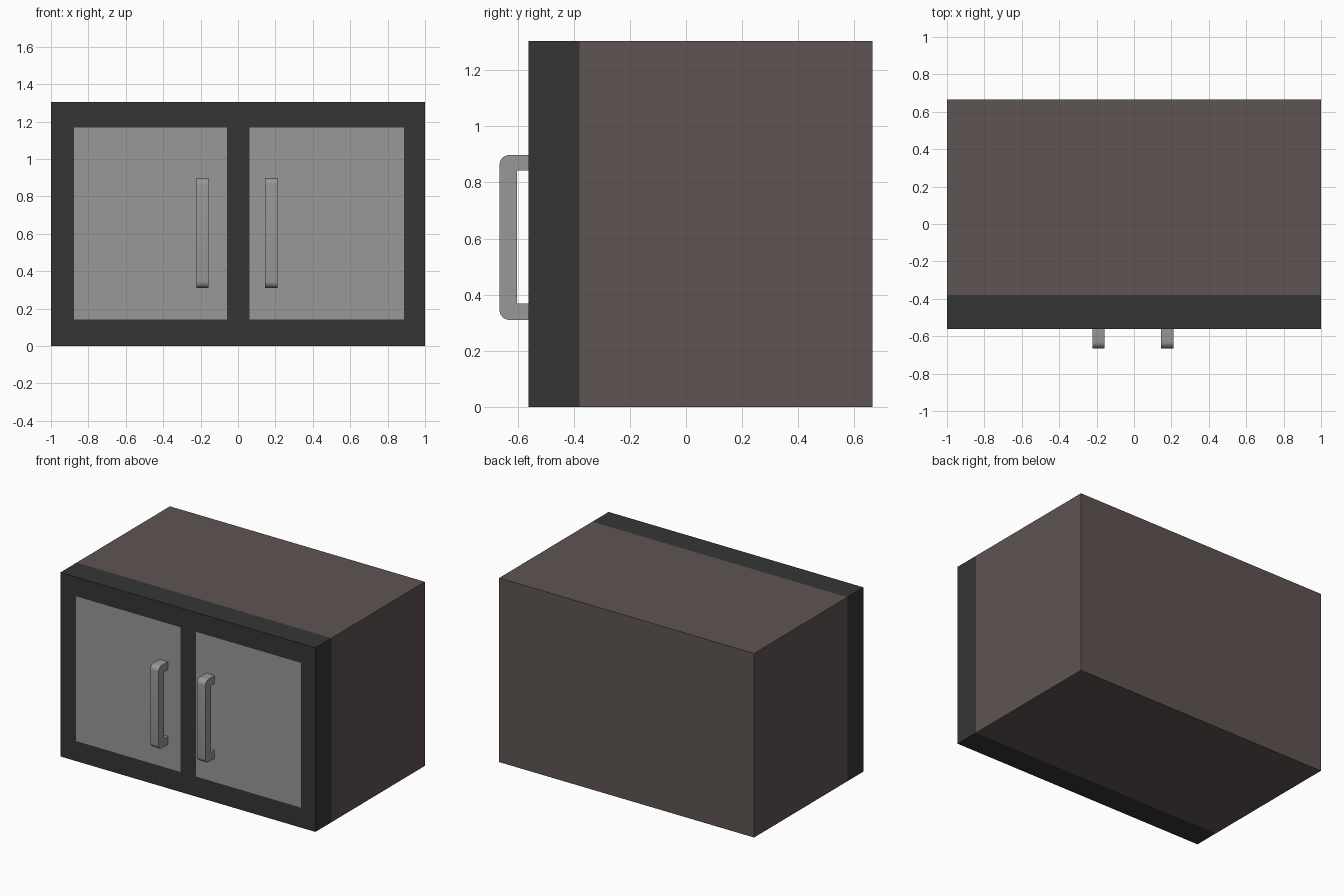
import bpy, bmesh, math
from mathutils import Vector

if "Cube" in bpy.data.objects:
    bpy.data.objects.remove(bpy.data.objects["Cube"])


def material(name, rgb):
    m = bpy.data.materials.new(name)
    m.diffuse_color = (*rgb, 1.0)
    m.use_nodes = True
    m.node_tree.nodes["Principled BSDF"].inputs["Base Color"].default_value = m.diffuse_color
    return m


BROWN = material("brown carcass", (0.114, 0.089, 0.084))
DARK = material("dark frame", (0.036, 0.036, 0.036))
GREY = material("grey metal", (0.314, 0.314, 0.314))

BACK, SPLIT, FRONT, HANDLE_FRONT = 0.665, -0.38, -0.561, -0.665
HEIGHT = 1.305
PANELS = [(-0.877, -0.06), (0.062, 0.887)]
PANEL_Z = (0.142, 1.168)


def finish(bm, name, mats):
    bmesh.ops.recalc_face_normals(bm, faces=bm.faces)
    mesh = bpy.data.meshes.new(name)
    bm.to_mesh(mesh)
    bm.free()
    for m in mats:
        mesh.materials.append(m)
    ob = bpy.data.objects.new(name, mesh)
    bpy.context.collection.objects.link(ob)
    return ob


def cut(bm, faces, co, no):
    geom = set(faces)
    for f in faces:
        geom.update(f.edges)
        geom.update(f.verts)
    bmesh.ops.bisect_plane(bm, geom=list(geom), plane_co=co, plane_no=no)


# Cabinet body: one box, cut into carcass, front frame and flush door panels
bm = bmesh.new()
bmesh.ops.create_cube(bm, size=1)
for v in bm.verts:
    v.co = Vector((v.co.x * 2,
                   BACK if v.co.y > 0 else FRONT,
                   HEIGHT if v.co.z > 0 else 0))
cut(bm, bm.faces[:], (0, SPLIT, 0), (0, 1, 0))


def front_faces():
    return [f for f in bm.faces if all(abs(v.co.y - FRONT) < 1e-4 for v in f.verts)]


for x in (x for pair in PANELS for x in pair):
    cut(bm, front_faces(), (x, 0, 0), (1, 0, 0))
for z in PANEL_Z:
    cut(bm, front_faces(), (0, 0, z), (0, 0, 1))

# Colour by position: carcass behind the split, frame in front, panels in the frame
front = set(front_faces())
for f in bm.faces:
    c = f.calc_center_median()
    if f in front and PANEL_Z[0] < c.z < PANEL_Z[1] and any(a < c.x < b for a, b in PANELS):
        f.material_index = 2
    elif c.y < SPLIT:
        f.material_index = 1
finish(bm, "cabinet_body", [BROWN, DARK, GREY])


# Door handle: C-shaped side profile with rounded outer corners, extruded in x
def handle(name, x0, x1):
    lo, hi, in_lo, in_hi, inner, r = 0.31, 0.898, 0.368, 0.842, -0.603, 0.035
    pts = [(FRONT, lo)]
    for cz, start in ((lo + r, 270), (hi - r, 180)):
        for i in range(7):
            a = math.radians(start - 15 * i)
            pts.append((HANDLE_FRONT + r + r * math.cos(a), cz + r * math.sin(a)))
    pts += [(FRONT, hi), (FRONT, in_hi), (inner, in_hi), (inner, in_lo), (FRONT, in_lo)]
    bm = bmesh.new()
    face = bm.faces.new([bm.verts.new((x0, y, z)) for y, z in pts])
    ext = bmesh.ops.extrude_face_region(bm, geom=[face], use_keep_orig=True)
    for v in (g for g in ext["geom"] if isinstance(g, bmesh.types.BMVert)):
        v.co.x = x1
    ob = finish(bm, name, [GREY])
    bpy.ops.object.select_all(action='DESELECT')
    ob.select_set(True)
    bpy.context.view_layer.objects.active = ob
    bpy.ops.object.shade_smooth_by_angle(angle=math.radians(30))


handle("left_handle", -0.222, -0.157)
handle("right_handle", 0.145, 0.210)
